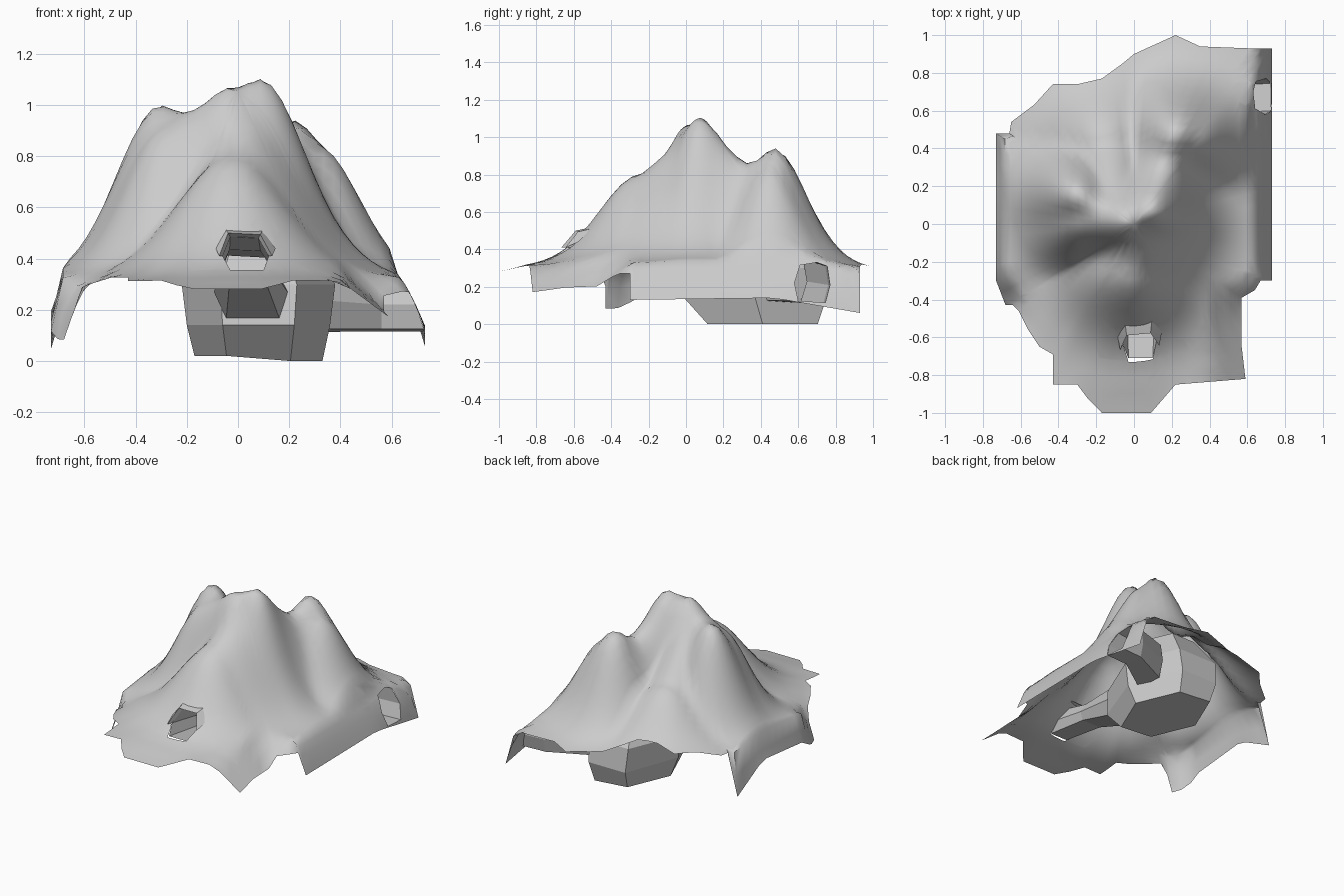
import bpy, bmesh, math
from mathutils import Vector

if "Cube" in bpy.data.objects:
    bpy.data.objects.remove(bpy.data.objects["Cube"])

OUTLINE = [(-.73, .48), (-.66, .48), (-.65, .54), (-.53, .63), (-.43, .74), (-.30, .74),
           (-.17, .77), (-.06, .85), (0, .90), (.22, 1), (.35, .94), (.61, .93), (.73, .93),
           (.73, -.30), (.67, -.30), (.64, -.35), (.57, -.39), (.57, -.65), (.59, -.82),
           (.22, -.85), (.09, -1), (-.17, -1), (-.24, -.93), (-.30, -.85), (-.43, -.85),
           (-.43, -.69), (-.50, -.65), (-.56, -.56), (-.61, -.46), (-.64, -.43),
           (-.68, -.43), (-.73, -.30)]

# Ridge lines of the mountain: start, end, width of the flank
RIDGES = [((-.30, .15, 1.0), (-.20, .08, .96), .245),
          ((.09, .08, 1.07), (-.04, .02, 1.04), .26),
          ((-.04, .02, 1.04), (-.28, .02, .91), .24),
          ((.09, .08, 1.07), (.17, .33, .84), .25),
          ((.17, .33, .84), (.22, .47, .92), .25),
          ((.22, .47, .92), (.31, .45, .84), .235),
          ((.05, .06, 1.04), (-.02, -.24, .80), .31),
          ((-.10, .10, .98), (-.15, .42, .66), .30)]


def interp(x, pts):
    if x <= pts[0][0]:
        return pts[0][1]
    for (x0, z0), (x1, z1) in zip(pts, pts[1:]):
        if x <= x1:
            return z0 + (z1 - z0) * (x - x0) / (x1 - x0)
    return pts[-1][1]


def height(x, y):
    base = interp(y, [(-1, .28), (-.85, .31), (-.6, .32), (.8, .32), (1, .30)])
    total = 0
    for a, b, w in RIDGES:
        dx, dy = b[0] - a[0], b[1] - a[1]
        t = max(0, min(1, ((x - a[0]) * dx + (y - a[1]) * dy) / (dx * dx + dy * dy)))
        d = math.hypot(x - a[0] - t * dx, y - a[1] - t * dy)
        top = a[2] + t * (b[2] - a[2])
        total += ((top - base) * math.exp(-(d / w) ** 2)) ** 20
    h = base + total ** (1 / 20)
    # drooping right and left skirts, front corners
    low = interp(y, [(-.3, .13), (.47, .14), (.93, .06)])
    h = min(h, interp(x, [(.40, 2), (.61, .36), (.66, .29), (.70, .21), (.73, low)]))
    low = interp(y, [(-.43, .05), (-.3, .15), (.2, .2), (.48, .05)])
    h = min(h, interp(x, [(-.73, low), (-.69, .31), (-.5, 2)]))
    h -= interp(x, [(.40, 0), (.59, .14)]) * interp(y, [(-.45, 1), (-.3, 0)])
    h -= interp(x, [(-.68, .24), (-.61, .04), (-.5, 0)]) * interp(y, [(-.42, 1), (-.28, 0)])
    return h


def add_object(name, bm, smooth=None):
    me = bpy.data.meshes.new(name)
    bm.to_mesh(me)
    bm.free()
    ob = bpy.data.objects.new(name, me)
    bpy.context.collection.objects.link(ob)
    if smooth:
        bpy.ops.object.select_all(action='DESELECT')
        ob.select_set(True)
        bpy.context.view_layer.objects.active = ob
        bpy.ops.object.shade_smooth_by_angle(angle=math.radians(smooth))
    return ob


def loft(name, rings, cap_start=False, cap_end=False, keep=None):
    bm = bmesh.new()
    vs = [[bm.verts.new(p) for p in r] for r in rings]
    n = len(rings[0])
    for r0, r1 in zip(vs, vs[1:]):
        for i in (keep or range(n)):
            j = (i + 1) % n
            bm.faces.new((r0[i], r0[j], r1[j], r1[i]))
    if cap_start:
        bm.faces.new(vs[0][::-1])
    if cap_end:
        bm.faces.new(vs[-1])
    bmesh.ops.recalc_face_normals(bm, faces=bm.faces)
    return add_object(name, bm)


def cut_mouth(bm, ring, axis):
    """Cut a convex opening (points on the sheet) through it along one axis."""
    ax = Vector(axis)
    pts = [Vector(p) for p in ring]
    mid = sum(pts, Vector()) / len(pts)
    near = lambda f: (f.calc_center_median() - mid).length < .22
    planes = []
    for a, b in zip(pts, pts[1:] + pts[:1]):
        no = (b - a).cross(ax).normalized()
        if no.dot(mid - a) > 0:
            no = -no
        planes.append((a, no))
    for co, no in planes:
        fs = [f for f in bm.faces if near(f)]
        geom = fs + list({e for f in fs for e in f.edges}) + list({v for f in fs for v in f.verts})
        bmesh.ops.bisect_plane(bm, geom=geom, plane_co=co, plane_no=no, dist=1e-5)
    dead = [f for f in bm.faces if near(f)
            and all((f.calc_center_median() - co).dot(no) < 0 for co, no in planes)]
    bmesh.ops.delete(bm, geom=dead, context='FACES')


def march(start, step, z):
    """Walk uphill over the sheet until it reaches height z."""
    x, y = start
    for _ in range(400):
        if height(x, y) >= z:
            break
        x, y = x + step[0], y + step[1]
    return (x, y, z)


# Mouth rings lie on the sloping ground
front_ring = [march((x, -.71), (0, .002), z) for x, z in
              [(-.03, .355), (.10, .355), (.12, .41), (.08, .48), (-.03, .485), (-.06, .41)]]
right_ring = [march((.73, y), (-.001, 0), z) for y, z in
              [(.60, .125), (.58, .22), (.61, .315), (.70, .33), (.755, .31), (.77, .21), (.745, .115)]]

# Mountain: rings shrinking from the outline to the middle
rim = []
for a, b in zip(OUTLINE, OUTLINE[1:] + OUTLINE[:1]):
    n = max(1, round(math.dist(a, b) / .08))
    rim += [(a[0] + (b[0] - a[0]) * k / n, a[1] + (b[1] - a[1]) * k / n) for k in range(n)]
bm = bmesh.new()
RINGS = 20
rows = []
for i in range(1, RINGS + 1):
    t = 1 - (1 - i / RINGS) ** 1.2
    rows.append([bm.verts.new((x * t, y * t, height(x * t, y * t))) for x, y in rim])
tip = bm.verts.new((0, 0, height(0, 0)))
N = len(rim)
for i in range(N):
    j = (i + 1) % N
    bm.faces.new((tip, rows[0][i], rows[0][j]))
    for r0, r1 in zip(rows, rows[1:]):
        bm.faces.new((r0[i], r1[i], r1[j], r0[j]))
cut_mouth(bm, front_ring, (0, 1, 0))
cut_mouth(bm, right_ring, (1, 0, 0))
bmesh.ops.recalc_face_normals(bm, faces=bm.faces)
if sum(f.normal.z for f in bm.faces) < 0:
    bmesh.ops.reverse_faces(bm, faces=bm.faces)
add_object("mountain", bm, 60)

# Tunnels from the mouths to the chamber
loft("front_tunnel", [front_ring,
                      [(x * 1.1, -.38, z - .05) for x, y, z in front_ring],
                      [(.05 + (x - .03) * 1.6, .0, .27 + (z - .41) * 1.9) for x, y, z in front_ring]])
loft("right_tunnel", [right_ring,
                      [(.56, y - .01, z) for x, y, z in right_ring],
                      [(.30, .52 + (y - .68) * 1.4, .24 + (z - .22) * 1.2) for x, y, z in right_ring]])

# Rock hood over the front mouth
hood = [(.03 + (x - .03) * 1.15, y - .03, .41 + (z - .41) * 1.2) for x, y, z in front_ring]
back = [(.03 + (x - .03) * 1.3, y + .04, z + .03) for x, y, z in front_ring]
loft("front_cave_hood", [front_ring, hood, back], keep=[2, 3, 4])

# Faceted chamber under the mountain
chamber = []
for z, cy, rx, ry in [(.01, .41, .25, .31), (.14, .37, .28, .40), (.30, .37, .30, .38), (.50, .38, .18, .22)]:
    chamber.append([(.08 + rx * math.cos(math.tau * k / 6), cy + ry / .866 * math.sin(math.tau * k / 6) * .95,
                     z + (.01 if z < .1 and k in (2, 3, 4) else -.01 if z < .1 else 0)) for k in range(6)])
loft("chamber", chamber, cap_start=True, cap_end=True)
